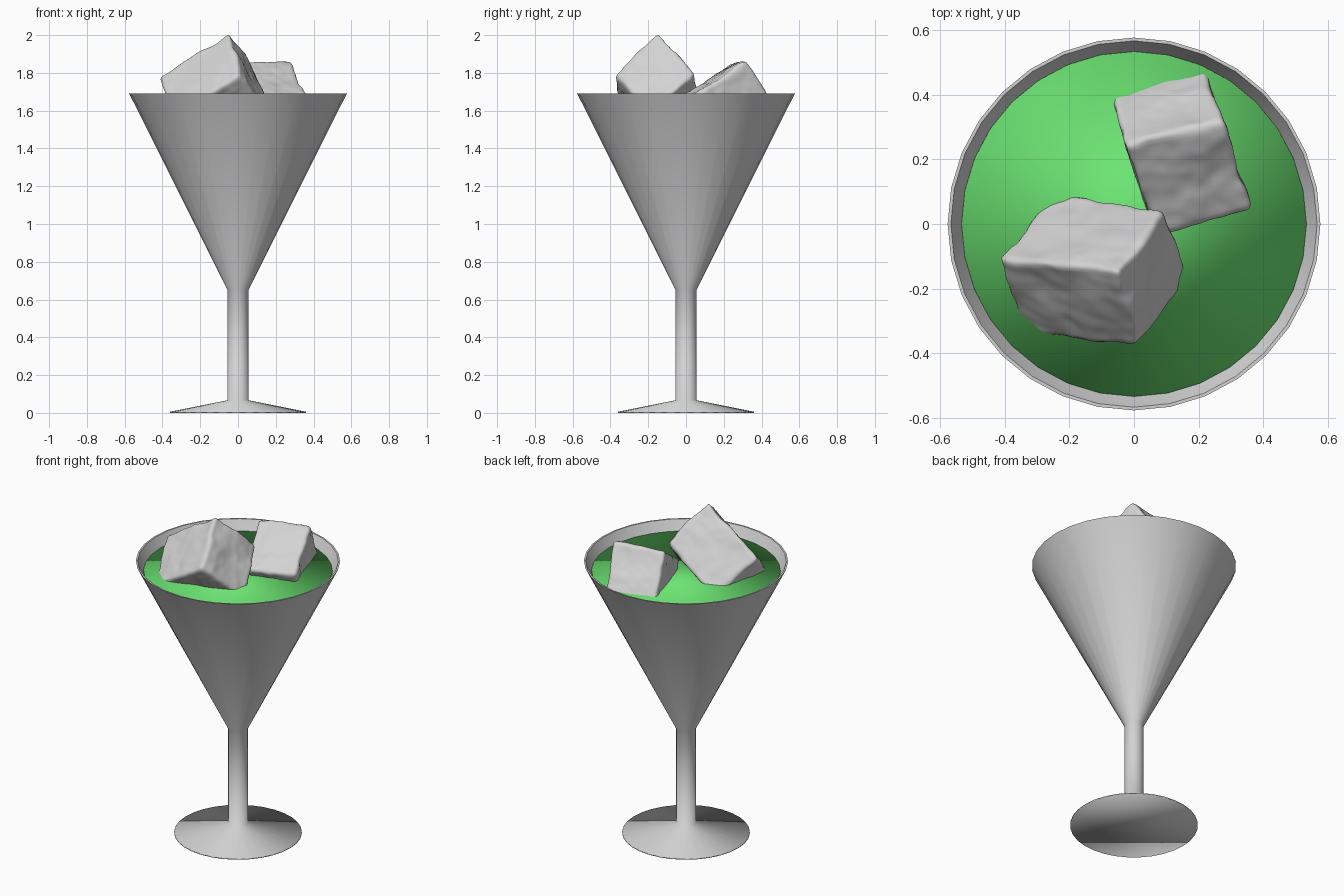
import bpy, bmesh, math
from mathutils import Vector, noise

if "Cube" in bpy.data.objects:
    bpy.data.objects.remove(bpy.data.objects["Cube"])


def material(name, rgb):
    m = bpy.data.materials.new(name)
    m.diffuse_color = (*rgb, 1)
    m.use_nodes = True
    m.node_tree.nodes["Principled BSDF"].inputs["Base Color"].default_value = m.diffuse_color
    return m


GREY = material("pale_grey", (0.65, 0.65, 0.65))
GREEN = material("liquid_green", (0.15, 0.78, 0.17))


def finish(name, bm, mat):
    bmesh.ops.recalc_face_normals(bm, faces=bm.faces)
    for f in bm.faces:
        f.smooth = True
    me = bpy.data.meshes.new(name)
    bm.to_mesh(me)
    bm.free()
    me.materials.append(mat)
    ob = bpy.data.objects.new(name, me)
    bpy.context.collection.objects.link(ob)
    return ob


def lathe(name, profile, mat, sharp_above=99, n=32):
    """Revolve (radius, height) points and cap both ends."""
    bm = bmesh.new()
    rings = [[bm.verts.new((r * math.cos(2 * math.pi * i / n),
                            r * math.sin(2 * math.pi * i / n), z))
              for i in range(n)] for r, z in profile]
    for a, b in zip(rings, rings[1:]):
        for i in range(n):
            j = (i + 1) % n
            bm.faces.new((a[i], a[j], b[j], b[i]))
    bm.faces.new(rings[0])
    bm.faces.new(rings[-1])
    for e in bm.edges:
        if all(v.co.z > sharp_above for v in e.verts):
            e.smooth = False
    return finish(name, bm, mat)


def ice(name, apex, edges, seed):
    """Rough rounded block spanned by three edges from its top corner."""
    apex = Vector(apex)
    u, v, w = (Vector(e) for e in edges)
    bm = bmesh.new()
    bmesh.ops.create_cube(bm, size=2)
    bmesh.ops.subdivide_edges(bm, edges=bm.edges[:], cuts=23, use_grid_fill=True)
    r = 0.12
    off = Vector((seed * 7.3, seed * 3.1, seed * 5.7))
    for vt in bm.verts:
        p = vt.co
        q = Vector([max(-1 + r, min(1 - r, c)) for c in p])
        p = q + (p - q).normalized() * r
        p *= 1.015
        s = (p + Vector((1, 1, 1))) / 2
        co = apex + u * s.x + v * s.y + w * s.z
        co += noise.noise_vector(co * 7 + off) * 0.012
        co += noise.noise_vector(co * 22 + off) * 0.004
        vt.co = co
    dz = apex.z - max(vt.co.z for vt in bm.verts)
    bmesh.ops.translate(bm, verts=bm.verts, vec=(0, 0, dz))
    return finish(name, bm, GREY)


# glass: foot, stem and conical bowl with a thin wall
lathe("glass", [(0.36, 0), (0.36, 0.006), (0.055, 0.067), (0.055, 0.65),
                (0.576, 1.69), (0.566, 1.69), (0.045, 0.66)], GREY, 1.68)

# drink
lathe("drink", [(0.05, 0.75), (0.45, 1.5), (0.533, 1.63)], GREEN)

# ice cubes
ice("large_ice_cube", (-0.05, -0.15, 2.0),
    [(-0.36, 0.04, -0.23), (0.15, 0.20, -0.21), (0.06, -0.23, -0.22)], 1)
ice("small_ice_cube", (0.27, 0.32, 1.86),
    [(-0.29, -0.08, -0.01), (0.09, -0.28, -0.19), (-0.055, 0.17, -0.27)], 2)
